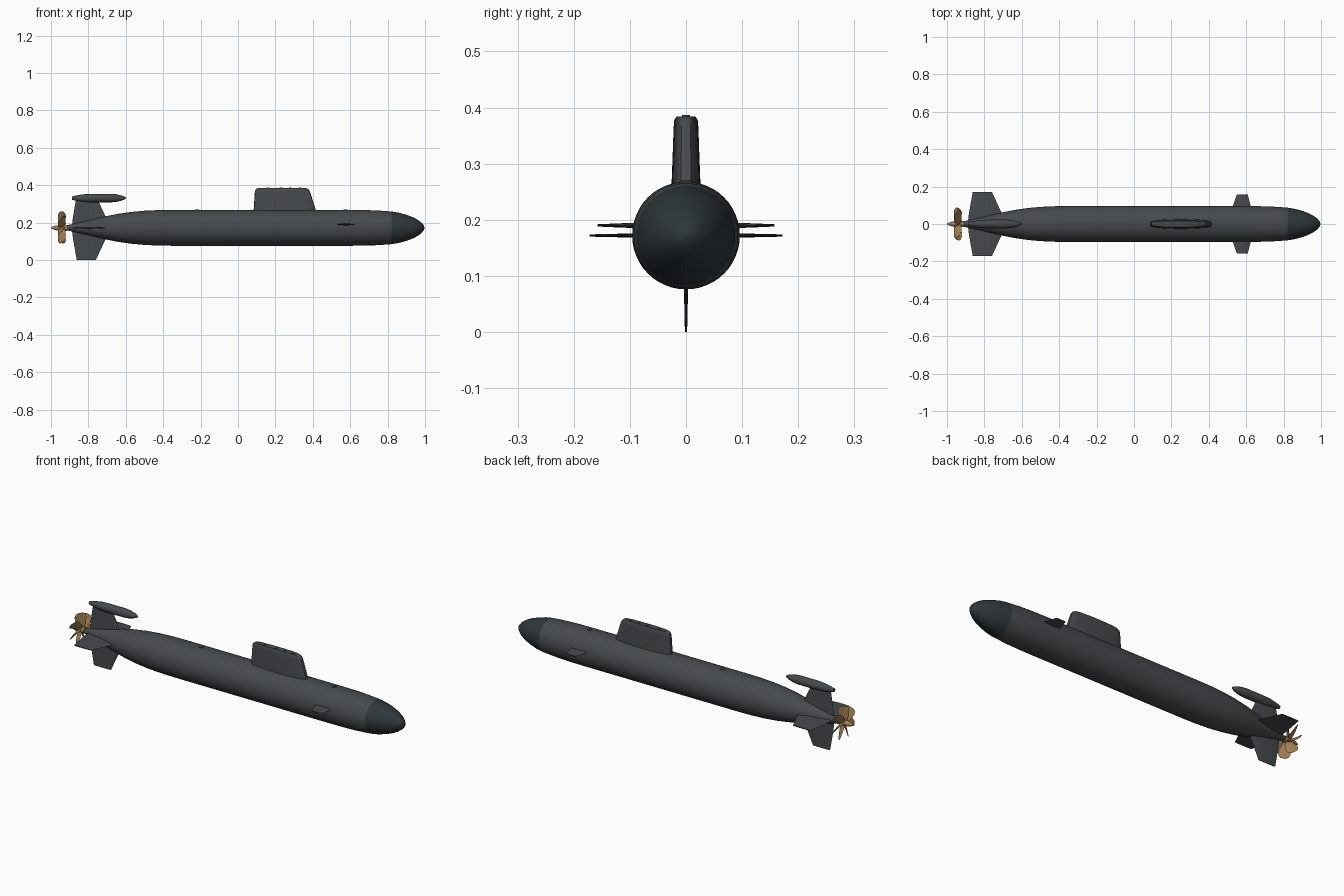
import bpy, bmesh, math
from mathutils import Matrix, Vector

if "Cube" in bpy.data.objects:
    bpy.data.objects.remove(bpy.data.objects["Cube"])

AXIS = 0.172  # height of the hull centreline


def material(name, rgb):
    m = bpy.data.materials.new(name)
    m.diffuse_color = (*rgb, 1)
    m.use_nodes = True
    m.node_tree.nodes["Principled BSDF"].inputs["Base Color"].default_value = m.diffuse_color
    return m


HULL = material("hull_grey", (0.062, 0.068, 0.074))
NOSE = material("nose_dark", (0.028, 0.038, 0.043))
BRONZE = material("bronze", (0.36, 0.215, 0.09))


def loft(name, rings, mat, angle=35):
    """Skin a list of equal-length point rings and cap both ends."""
    bm = bmesh.new()
    rows = [[bm.verts.new(p) for p in ring] for ring in rings]
    n = len(rows[0])
    for a, b in zip(rows, rows[1:]):
        for i in range(n):
            j = (i + 1) % n
            bm.faces.new((a[i], a[j], b[j], b[i]))
    bm.faces.new(rows[0])
    bm.faces.new(rows[-1])
    bmesh.ops.recalc_face_normals(bm, faces=bm.faces)
    me = bpy.data.meshes.new(name)
    bm.to_mesh(me)
    bm.free()
    me.materials.append(mat)
    ob = bpy.data.objects.new(name, me)
    bpy.context.collection.objects.link(ob)
    bpy.ops.object.select_all(action='DESELECT')
    ob.select_set(True)
    bpy.context.view_layer.objects.active = ob
    bpy.ops.object.shade_smooth_by_angle(angle=math.radians(angle))
    return ob


def lathe(name, profile, mat, z=AXIS, sides=48):
    """Revolve (x, radius) pairs around a line along x."""
    turn = [math.tau * i / sides for i in range(sides)]
    return loft(name, [[(x, r * math.cos(t), z + r * math.sin(t)) for t in turn]
                       for x, r in profile], mat)


def lens(chord, thick, n=12):
    """Thin foil section centred on the origin: (along, across)."""
    return [(chord / 2 * math.cos(t), thick / 2 * math.sin(t))
            for t in (math.tau * i / n for i in range(n))]


def fin(name, sections, roll, z):
    """Fin from (span, x_back, x_front, thickness), rolled about x."""
    m = Matrix.Translation((0, 0, z)) @ Matrix.Rotation(roll, 4, 'X')
    rings = [[m @ Vector(((x0 + x1) / 2 + u, v, s)) for u, v in lens(x1 - x0, t)]
             for s, x0, x1, t in sections]
    return loft(name, rings, HULL)


# Hull and dark nose cap
lathe("hull", [(-0.925, 0.012), (-0.88, 0.021), (-0.82, 0.035), (-0.76, 0.049),
               (-0.70, 0.063), (-0.64, 0.075), (-0.57, 0.085), (-0.50, 0.0915),
               (-0.42, 0.095), (-0.34, 0.096), (0.0, 0.096), (0.58, 0.096),
               (0.66, 0.0955), (0.74, 0.093), (0.82, 0.0875)], HULL)
lathe("nose_cap", [(0.82, 0.0875), (0.86, 0.081), (0.90, 0.070), (0.935, 0.057),
                   (0.96, 0.044), (0.98, 0.029), (0.992, 0.015), (0.997, 0.002)], NOSE)

# Sail: stacked stadium outlines
def outline(z, x0, x1, w, n=40):
    pts = []
    for i in range(n):
        t = math.tau * i / n
        s = math.sin(t)
        pts.append(((x0 + x1) / 2 + (x1 - x0) / 2 * math.cos(t),
                    math.copysign(abs(s) ** 0.55, s) * w, z))
    return pts


loft("sail", [outline(0.235, 0.083, 0.426, 0.027), outline(0.27, 0.084, 0.415, 0.0255),
              outline(0.365, 0.09, 0.385, 0.022), outline(0.377, 0.094, 0.378, 0.021),
              outline(0.384, 0.105, 0.365, 0.017)], HULL)

# Mast covers on the sail top and hatches on the deck
def disc(name, x, z0, z1, r):
    ring = [math.tau * i / 20 for i in range(20)]
    loft(name, [[(x + r * math.cos(t), r * math.sin(t), z) for t in ring]
                for z in (z0, z1)], HULL)


for i, x in enumerate((0.16, 0.23, 0.28, 0.33)):
    disc(f"mast_cover_{i + 1}", x, 0.38, 0.3865, 0.007)
disc("aft_hatch", -0.22, 0.255, 0.271, 0.011)
disc("forward_hatch", 0.575, 0.255, 0.271, 0.011)

# Cross-shaped tail fins; the upper one carries the pod
tail = [(0.008, -0.888, -0.684, 0.012), (0.06, -0.882, -0.708, 0.009),
        (0.172, -0.862, -0.76, 0.004)]
upper = tail[:2] + [(0.155, -0.866, -0.752, 0.006)]
fin("upper_rudder", upper, 0, AXIS)
fin("lower_rudder", tail, math.pi, AXIS)
fin("left_stern_plane", tail, math.pi / 2, AXIS)
fin("right_stern_plane", tail, -math.pi / 2, AXIS)

# Bow planes
bow = [(0.07, 0.523, 0.632, 0.010), (0.1, 0.53, 0.623, 0.009), (0.158, 0.55, 0.608, 0.004)]
fin("left_bow_plane", bow, math.pi / 2, 0.19)
fin("right_bow_plane", bow, -math.pi / 2, 0.19)

# Sonar pod on the upper rudder
lathe("tail_pod", [(-0.887, 0.009), (-0.86, 0.015), (-0.82, 0.021), (-0.78, 0.023),
                   (-0.68, 0.023), (-0.65, 0.0205), (-0.62, 0.013), (-0.605, 0.007),
                   (-0.598, 0.001)], HULL, z=0.331, sides=24)

# Propeller hub and seven twisted blades
lathe("propeller_hub", [(-1.0, 0.002), (-0.992, 0.007), (-0.975, 0.012), (-0.95, 0.016),
                        (-0.915, 0.016)], BRONZE, sides=24)
blade = [(0.01, 0.034, 0.010, 25), (0.035, 0.050, 0.007, 35),
         (0.065, 0.060, 0.005, 45), (0.080, 0.050, 0.004, 50), (0.088, 0.026, 0.003, 52)]
for k in range(7):
    m = Matrix.Translation((-0.942, 0, AXIS)) @ Matrix.Rotation(math.tau * k / 7, 4, 'X')
    rings = []
    for r, chord, thick, pitch in blade:
        tw = m @ Matrix.Rotation(math.radians(pitch), 4, 'Z')
        rings.append([tw @ Vector((u, v, r)) for u, v in lens(chord, thick, 10)])
    loft(f"propeller_blade_{k + 1}", rings, BRONZE)
